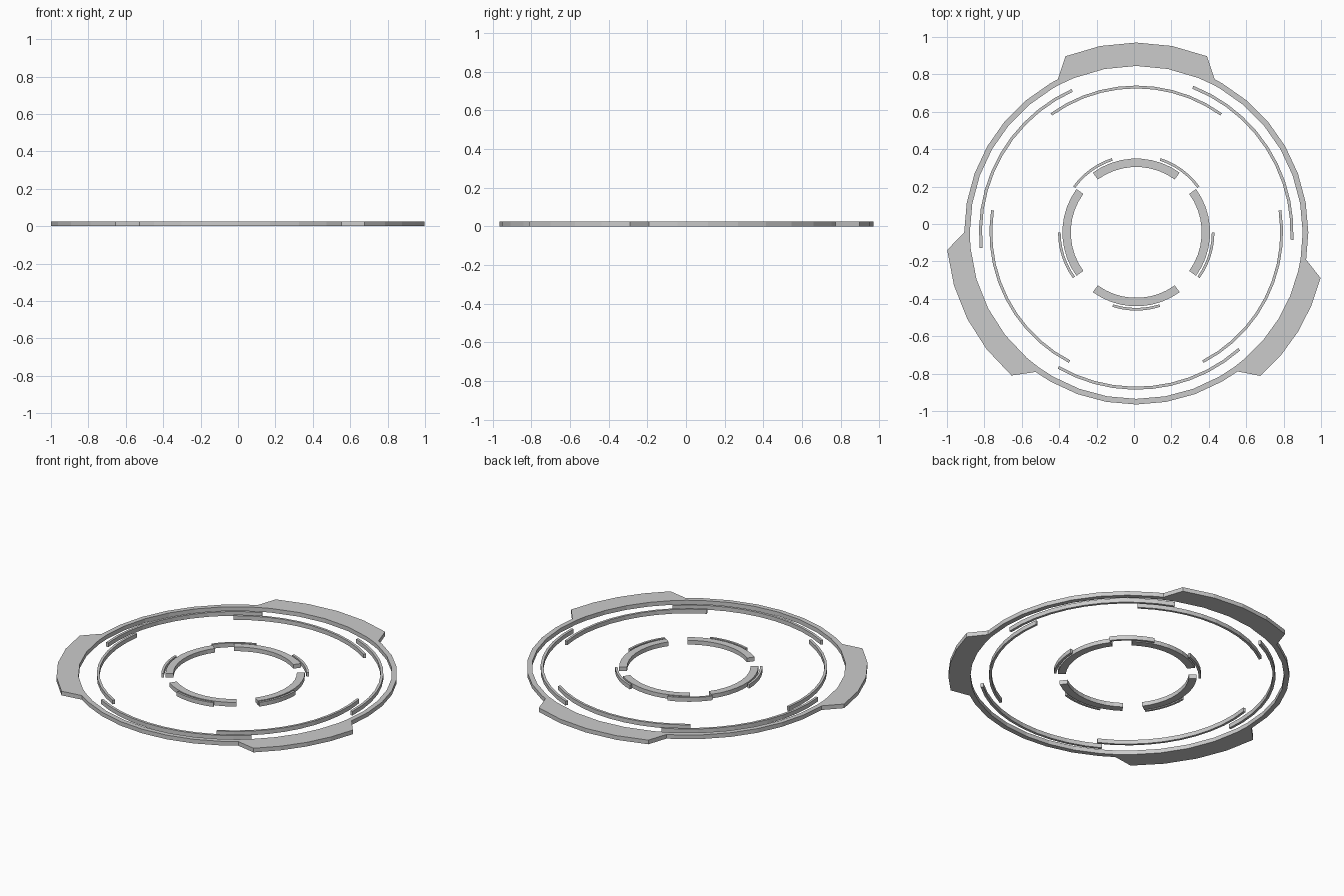
import bpy, bmesh
from math import cos, sin, radians

if "Cube" in bpy.data.objects:
    bpy.data.objects.remove(bpy.data.objects["Cube"])

CX, CY, H = 0.012, -0.045, 0.026   # common ring centre and plate height


def sweep(name, stations, closed=False):
    """Flat plate swept through stations of (angle in degrees, inner radius, outer radius)."""
    bm = bmesh.new()
    rows = []
    for a, ri, ro in stations:
        c, s = cos(radians(a)), sin(radians(a))
        rows.append([bm.verts.new((CX + r * c, CY + r * s, z))
                     for r, z in ((ri, 0), (ro, 0), (ro, H), (ri, H))])
    n = len(rows)
    for i in range(n if closed else n - 1):
        p, q = rows[i], rows[(i + 1) % n]
        for k in range(4):
            m = (k + 1) % 4
            bm.faces.new((p[k], p[m], q[m], q[k]))
    if not closed:
        bm.faces.new(rows[0])
        bm.faces.new(rows[-1])
    bmesh.ops.recalc_face_normals(bm, faces=bm.faces)
    me = bpy.data.meshes.new(name)
    bm.to_mesh(me)
    bm.free()
    bpy.context.collection.objects.link(bpy.data.objects.new(name, me))


def arc(name, centre, half, ri, ro, segs):
    sweep(name, [(centre - half + 2 * half * i / segs, ri, ro) for i in range(segs + 1)])


# Outer ring with three raised tabs: (centre, half angle at the tip, half angle at the base)
R_IN, R_OUT, R_TAB = 0.89, 0.92, 1.015
tabs = [(90, 21.9, 27.1), (207.1, 21.8, 27.1), (328.5, 17.6, 22.4)]
stations = []
for c, tip, base in tabs:
    stations += [(c - base, R_IN, R_OUT), (c + base, R_IN, R_OUT)]
    stations += [(c - tip + tip * i / 2, R_IN, R_TAB) for i in range(5)]
for a in range(0, 360, 10):
    if all(abs((a - c + 180) % 360 - 180) > base + 1 for c, tip, base in tabs):
        stations.append((a, R_IN, R_OUT))
sweep("outer_ring", sorted(stations), closed=True)

# Two staggered layers of thin arcs inside the ring
for i, c in enumerate((90, 207, 333)):
    arc(f"thin_arc_inner_{i}", c, 35.7, 0.77, 0.785, 10)
for i, c in enumerate((33, 150, 275.7)):
    arc(f"thin_arc_outer_{i}", c, 35.7, 0.825, 0.841, 10)

# Central ring of four thick arcs, surrounded by five short thin arcs
for i in range(4):
    arc(f"centre_arc_{i}", 90 * i, 36, 0.35, 0.395, 9)
for i in range(5):
    arc(f"short_arc_{i}", 270 + 72 * i, 17.8, 0.404, 0.418, 6)
